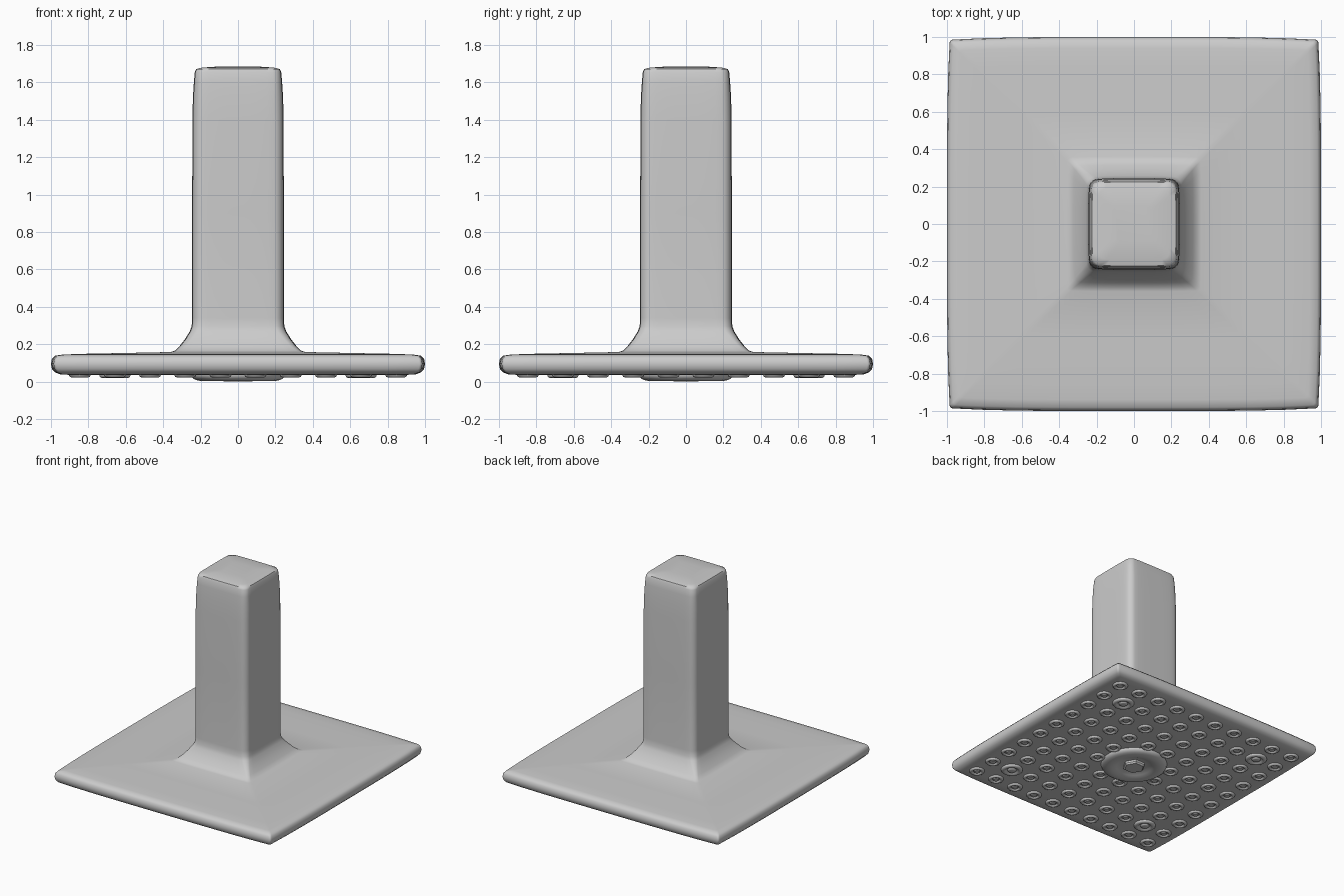
import bpy, bmesh
from math import sin, cos, pi

if "Cube" in bpy.data.objects:
    bpy.data.objects.remove(bpy.data.objects["Cube"])


def square_ring(h, z, r, b):
    """Rounded square section whose sides bulge gently outward."""
    pts = []
    for k in range(4):
        base = []
        for i in range(6):                      # corner arc
            a = pi / 2 * i / 5
            base.append((h - r + r * cos(a), h - r + r * sin(a)))
        for i in range(1, 12):                  # side towards the next corner
            base.append(((h - r) * (1 - i / 6), h))
        for x, y in base:
            x, y = x * (1 - b * (y / h) ** 4), y * (1 - b * (x / h) ** 4)
            for _ in range(k):
                x, y = -y, x
            pts.append((x, y, z))
    return pts


def circle_ring(r, z, n, cx=0, cy=0):
    return [(cx + r * cos(2 * pi * i / n), cy + r * sin(2 * pi * i / n), z)
            for i in range(n)]


def loft(bm, rings):
    """Skin a stack of matching rings and cap both ends."""
    loops = [[bm.verts.new(p) for p in ring] for ring in rings]
    n = len(loops[0])
    for a, b in zip(loops, loops[1:]):
        for i in range(n):
            j = (i + 1) % n
            bm.faces.new((a[i], a[j], b[j], b[i]))
    bm.faces.new(loops[0])
    bm.faces.new(loops[-1])


def finish(bm, name, angle):
    bmesh.ops.recalc_face_normals(bm, faces=bm.faces)
    me = bpy.data.meshes.new(name)
    bm.to_mesh(me)
    bm.free()
    ob = bpy.data.objects.new(name, me)
    bpy.context.collection.objects.link(ob)
    bpy.ops.object.select_all(action='DESELECT')
    ob.select_set(True)
    bpy.context.view_layer.objects.active = ob
    bpy.ops.object.shade_smooth_by_angle(angle=angle)
    return ob


# Plate, flared collar and column as one skin: half width, z, corner radius, bulge
body = [
    (0.90, 0.036, .015, .012), (0.95, 0.038, .015, .012), (0.98, 0.050, .015, .014),
    (0.995, 0.068, .015, .015), (1.0, 0.095, .015, .015), (0.995, 0.122, .015, .015),
    (0.98, 0.138, .015, .014), (0.94, 0.144, .015, .012), (0.85, 0.148, .015, .01),
    (0.60, 0.153, .02, .01), (0.36, 0.158, .02, .01), (0.338, 0.165, .02, .015),
    (0.315, 0.187, .025, .02), (0.285, 0.225, .03, .025), (0.258, 0.268, .04, .03),
    (0.248, 0.295, .045, .03), (0.245, 0.34, .045, .03), (0.245, 0.9, .045, .03),
    (0.244, 1.4, .045, .03), (0.241, 1.52, .045, .03), (0.236, 1.60, .04, .03),
    (0.231, 1.655, .04, .03), (0.224, 1.671, .04, .03), (0.19, 1.679, .035, .02),
    (0.10, 1.685, .02, .01),
]
bm = bmesh.new()
loft(bm, [square_ring(*s) for s in body])
finish(bm, "shower_body", 0.9)

# Grid of spray nozzles underneath: ring with a dimple and a small tip
profile = [(1.0, .045), (1.0, .033), (.93, .026), (.78, .022), (.62, .024),
           (.52, .034), (.42, .034), (.36, .026), (.2, .024)]
bm = bmesh.new()
step = 0.188
for i in range(10):
    for j in range(10):
        x, y = (i - 4.5) * step, (j - 4.5) * step
        if x * x + y * y < 0.06:
            continue
        big = i in (1, 8) and j in (1, 8)
        r = 0.082 if big else 0.058
        loft(bm, [circle_ring(r * k, z - (.004 if big else 0), 20, x, y)
                  for k, z in profile])
finish(bm, "spray_nozzles", 0.9)

# Central dished disc
disc = [(.25, .045), (.25, .032), (.242, .018), (.225, .008), (.195, .002),
        (.165, .004), (.135, .014), (.11, .025), (.07, .028)]
bm = bmesh.new()
loft(bm, [circle_ring(r, z, 48) for r, z in disc])
finish(bm, "centre_disc", 0.9)

# Hexagonal screw in the middle of the disc
bm = bmesh.new()
loft(bm, [circle_ring(r, z, 6) for r, z in
          [(.085, .034), (.085, .012), (.075, 0.0)]])
finish(bm, "centre_screw", 0.5)
